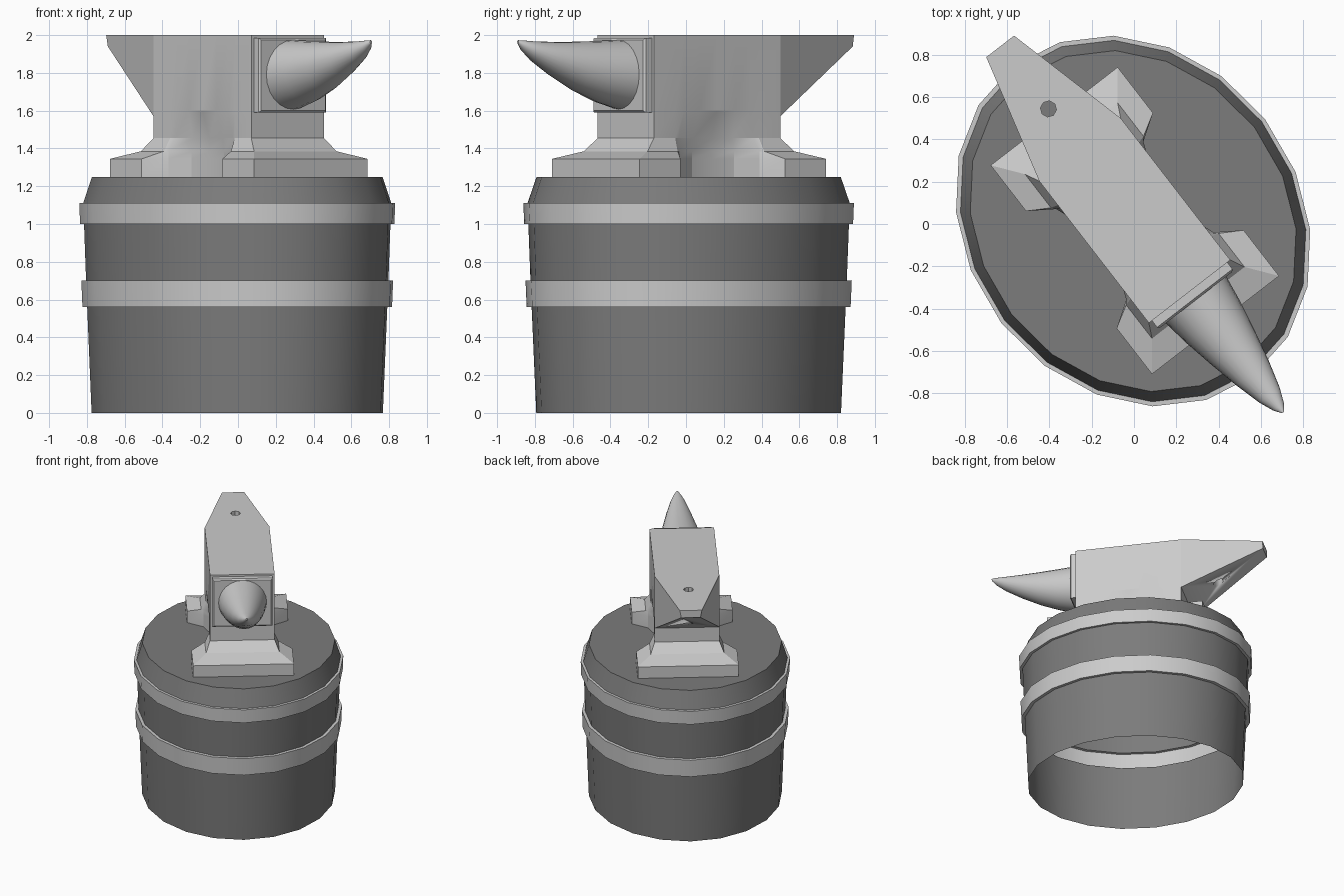
import bpy, bmesh, math

if "Cube" in bpy.data.objects:
    bpy.data.objects.remove(bpy.data.objects["Cube"])

TURN = math.radians(-52.3)          # heading of the horn (local +x)


def finish(name, bm, loc, color=None, angle=30):
    bmesh.ops.recalc_face_normals(bm, faces=bm.faces)
    me = bpy.data.meshes.new(name)
    bm.to_mesh(me)
    bm.free()
    me.shade_smooth()
    me.set_sharp_from_angle(angle=math.radians(angle))
    ob = bpy.data.objects.new(name, me)
    ob.location = (loc[0], loc[1], 0)
    ob.rotation_euler = (0, 0, TURN)
    bpy.context.collection.objects.link(ob)
    if color:
        me.materials.append(color)
    return ob


def loft(name, rings, loc, cap_start=False, cap_end=False, color=None, angle=30):
    """Skin a list of equal-length closed rings."""
    bm = bmesh.new()
    vs = [[bm.verts.new(p) for p in r] for r in rings]
    n = len(vs[0])
    for a, b in zip(vs, vs[1:]):
        for i in range(n):
            j = (i + 1) % n
            bm.faces.new((a[i], a[j], b[j], b[i]))
    if cap_start:
        bm.faces.new(vs[0][::-1])
    if cap_end:
        bm.faces.new(vs[-1])
    return finish(name, bm, loc, color, angle)


def oval(s, z, n=20):
    return [(0.925 * s * math.cos(2 * math.pi * i / n),
             0.787 * s * math.sin(2 * math.pi * i / n), z) for i in range(n)]


wood = bpy.data.materials.new("dark_wood")
wood.diffuse_color = (0.2, 0.2, 0.2, 1)
wood.use_nodes = True
wood.node_tree.nodes["Principled BSDF"].inputs["Base Color"].default_value = wood.diffuse_color

# Stump: open-bottomed oval barrel, wall interrupted by the bands
BASE = (-0.004, 0.014)
for name, prof, cap in (
        ("stump_lower", [(0.922, 0), (0.950, 0.56)], False),
        ("stump_middle", [(0.957, 0.70), (0.970, 1.0)], False),
        ("stump_top", [(0.975, 1.11), (0.920, 1.25)], True)):
    loft(name, [oval(s, z) for s, z in prof], BASE, cap_end=cap, color=wood)

# Bands: raised hoops with ledges
for name, prof in (
        ("lower_band", [(0.950, 0.56), (0.980, 0.56), (0.987, 0.70), (0.957, 0.70)]),
        ("upper_band", [(0.970, 1.0), (0.995, 1.0), (1.0, 1.11), (0.975, 1.11)])):
    loft(name, [oval(s, z) for s, z in prof], BASE)

# Anvil body: footed base with concave sides, rising into a straight block
ANVIL = (0.010, 0.008)


def footprint(z, a, b, p, arc):
    half = [(a, b), (p, b)] + arc
    side = half + [(-x, y) for x, y in half[-2::-1]]
    loop = side + [(-x, -y) for x, y in side]
    return [(x - 0.01, y, z) for x, y in loop]


low = [(0.27, 0.26), (0.14, 0.208), (0, 0.192)]
mid = [(0.25, 0.232), (0.13, 0.208), (0, 0.195)]
flat = [(0.22, 0.243), (0.12, 0.243), (0, 0.243)]
loft("anvil_body", [
    footprint(1.25, 0.623, 0.379, 0.35, low),
    footprint(1.345, 0.623, 0.379, 0.35, low),
    footprint(1.385, 0.490, 0.276, 0.29, low),
    footprint(1.455, 0.423, 0.243, 0.28, mid),
    footprint(1.60, 0.423, 0.243, 0.28, flat),
    footprint(2.0, 0.423, 0.243, 0.28, flat)],
    ANVIL, True, True, angle=15)


def slab(x, w0, z0, w1, z1):
    return [(x, -w0, z0), (x, w0, z0), (x, w1, z1), (x, -w1, z1)]


# Heel: tapered tail with a round hole
heel = loft("anvil_heel", [slab(-0.433, 0.243, 1.57, 0.243, 2.0),
                           slab(-1.05, 0.072, 1.94, 0.083, 2.0)],
            ANVIL, True, True, angle=5)
hole = [[(-0.677 + 0.038 * math.cos(i * math.pi / 4),
          0.038 * math.sin(i * math.pi / 4), z) for i in range(8)] for z in (1.5, 2.1)]
cutter = loft("hole_cutter", hole, ANVIL, True, True)
cutter.hide_render = True
cutter.display_type = 'WIRE'
cut = heel.modifiers.new("hole", 'BOOLEAN')
cut.operation = 'DIFFERENCE'
cut.solver = 'EXACT'
cut.object = cutter

# Plate between body and horn
loft("horn_plate", [slab(0.40, 0.225, 1.59, 0.225, 1.985),
                    slab(0.453, 0.225, 1.59, 0.225, 1.985),
                    slab(0.463, 0.215, 1.60, 0.215, 1.975)],
     ANVIL, True, True, angle=5)

# Horn: round taper with a nearly level top (x, half width, bottom, top)
sections = [(0.455, 0.182, 1.605, 1.975), (0.60, 0.160, 1.645, 1.969),
            (0.75, 0.130, 1.705, 1.965), (0.90, 0.096, 1.782, 1.964),
            (1.03, 0.060, 1.860, 1.967), (1.10, 0.031, 1.915, 1.972),
            (1.135, 0.006, 1.955, 1.973)]
N = 24
loft("horn", [[(x, w * math.cos(2 * math.pi * i / N),
                (lo + hi) / 2 + (hi - lo) / 2 * math.sin(2 * math.pi * i / N))
               for i in range(N)] for x, w, lo, hi in sections],
     ANVIL, True, True, angle=40)
